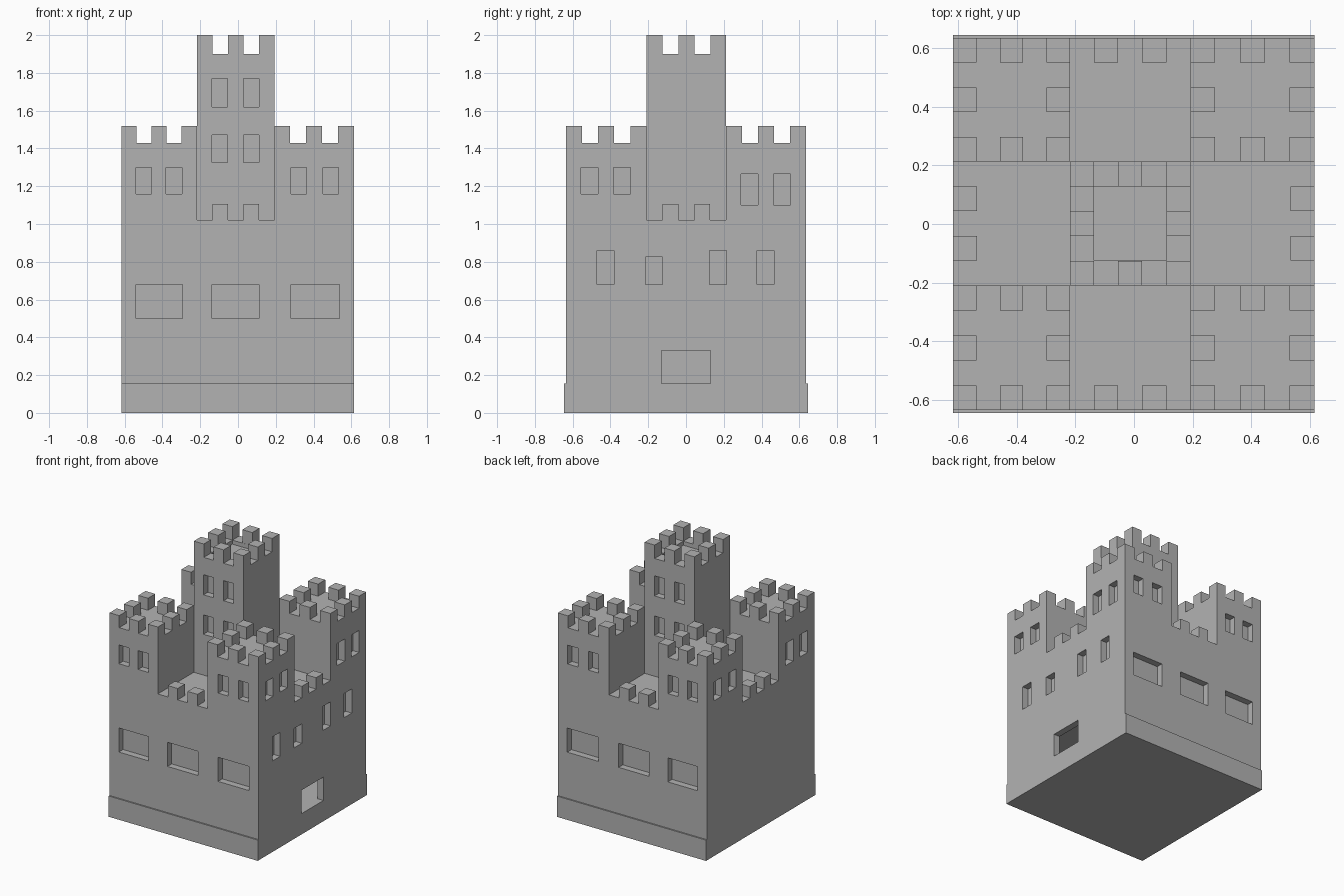
import bpy
import bmesh

cube = bpy.data.objects.get("Cube")
if cube:
    bpy.data.objects.remove(cube, do_unlink=True)

stone = bpy.data.materials.new("grey_stone")
stone.use_nodes = True
GREY = (0.45, 0.45, 0.45, 1)
stone.diffuse_color = GREY
stone.node_tree.nodes["Principled BSDF"].inputs["Base Color"].default_value = GREY


def boxes(name, spans):
    """One object made of boxes, each given as (x range, y range, z range)."""
    bm = bmesh.new()
    for span in spans:
        made = bmesh.ops.create_cube(bm, size=1)["verts"]
        for v in made:
            v.co = [(lo + hi) / 2 + c * (hi - lo) for c, (lo, hi) in zip(v.co, span)]
    mesh = bpy.data.meshes.new(name)
    bm.to_mesh(mesh)
    bm.free()
    mesh.materials.append(stone)
    obj = bpy.data.objects.new(name, mesh)
    bpy.context.collection.objects.link(obj)
    return obj


def cut(obj, spans):
    """Sink box-shaped openings into an object."""
    cutter = boxes("opening_cutter", spans)
    cutter.hide_render = True
    mod = obj.modifiers.new("openings", "BOOLEAN")
    mod.operation = "DIFFERENCE"
    mod.solver = "EXACT"
    mod.object = cutter
    bpy.context.view_layer.objects.active = obj
    bpy.ops.object.modifier_apply(modifier=mod.name)
    bpy.data.objects.remove(cutter, do_unlink=True)


def fifths(span):
    """Alternate merlon ranges along a wall: merlon, gap, merlon, gap, merlon."""
    step = (span[1] - span[0]) / 5
    return [(span[0] + i * step, span[0] + (i + 1) * step) for i in (0, 2, 4)]


def battlements(name, x, y, z):
    """Ring of eight merlons around a square tower top."""
    return boxes(name, [(a, b, z) for i, a in enumerate(fifths(x))
                        for j, b in enumerate(fifths(y)) if (i, j) != (1, 1)])


# Main dimensions
X, Y = (-0.617, 0.615), (-0.635, 0.635)
CX, CY = (-0.218, 0.192), (-0.21, 0.213)
BASE, COURT, TOWER, KEEP = 0.155, 1.02, 1.43, 1.9
DEPTH = 0.05
FRONT, BACK = (Y[0] - DEPTH, Y[0] + DEPTH), (Y[1] - DEPTH, Y[1] + DEPTH)
RIGHT, LEFT = (X[1] - DEPTH, X[1] + DEPTH), (X[0] - DEPTH, X[0] + DEPTH)

# Base slab, standing proud at the front and back
boxes("base_slab", [(X, (-0.645, 0.645), (0, BASE))])

# Main block with wide windows, side windows and a doorway into a ground room
block = boxes("main_block", [(X, Y, (BASE, COURT))])
wide = [(-0.54, -0.295), (-0.138, 0.112), (0.28, 0.537)]
openings = [(x, y, (0.5, 0.68)) for x in wide for y in (FRONT, BACK)]
for y0, top in ((-0.47, 0.86), (-0.215, 0.825), (0.125, 0.86), (0.375, 0.86)):
    openings.append((RIGHT, (y0, y0 + 0.09), (0.68, top)))
cut(block, openings)
cut(block, [((-0.5, X[1] - DEPTH), (-0.55, 0.55), (BASE, 0.4))])
cut(block, [((0.4, 0.7), (-0.13, 0.13), (BASE, 0.33))])

# Four corner towers with paired windows on their outer faces
for xname, tx, side in (("left", (CX[1], X[1]), RIGHT), ("right", (X[0], CX[0]), LEFT)):
    for yname, ty, face in (("front", (Y[0], CY[0]), FRONT), ("back", (CY[1], Y[1]), BACK)):
        name = f"{yname}_{xname}_tower"
        tower = boxes(name, [(tx, ty, (COURT, TOWER))])
        pairs = (-0.54, -0.38) if xname == "right" else (0.28, 0.45)
        holes = [((x, x + 0.083), face, (1.16, 1.3)) for x in pairs]
        low = (xname == "left") == (yname == "back")
        sill = 1.1 if low else 1.16
        height = 0.165 if low else 0.14
        for y in ((-0.555, -0.385) if yname == "front" else (0.292, 0.462)):
            holes.append((side, (y, y + 0.09), (sill, sill + height)))
        cut(tower, holes)
        battlements(name + "_battlements", tx, ty, (TOWER, 1.52))

# Central keep with two rows of windows front and back, and a sunken roof
keep = boxes("keep", [(CX, CY, (COURT, KEEP))])
holes = [((x, x + 0.083), (y - DEPTH, y + DEPTH), z) for x in (-0.138, 0.028)
         for y in CY for z in ((1.325, 1.47), (1.62, 1.77))]
holes.append(((-0.136, 0.11), (-0.125, 0.128), (1.87, 2)))
cut(keep, holes)
battlements("keep_battlements", CX, CY, (KEEP, 2))

# Parapet merlons along the four courts
pairs_x = [(-0.136, -0.054), (0.028, 0.11)]
pairs_y = [(-0.125, -0.041), (0.044, 0.128)]
rise = (COURT, 1.105)
boxes("court_merlons",
      [(x, y, rise) for x in pairs_x for y in ((Y[0], Y[0] + 0.085), (Y[1] - 0.085, Y[1]))]
      + [(x, y, rise) for y in pairs_y for x in ((X[0], X[0] + 0.082), (X[1] - 0.082, X[1]))])
